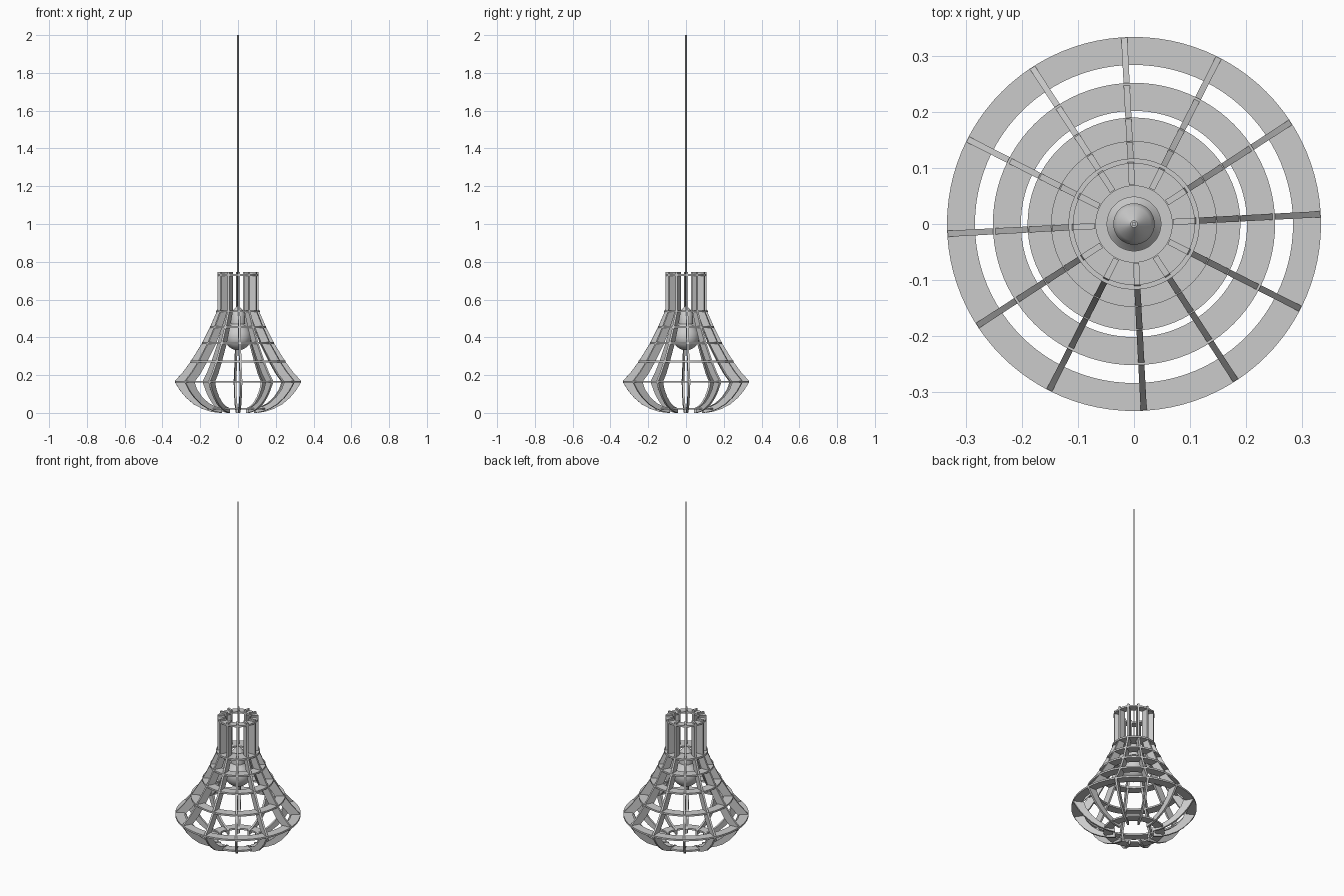
import bpy, bmesh, math
from mathutils import Matrix

if "Cube" in bpy.data.objects:
    bpy.data.objects.remove(bpy.data.objects["Cube"])


def finish(name, bm, smooth=True):
    bmesh.ops.recalc_face_normals(bm, faces=bm.faces)
    me = bpy.data.meshes.new(name)
    bm.to_mesh(me)
    bm.free()
    ob = bpy.data.objects.new(name, me)
    bpy.context.collection.objects.link(ob)
    if smooth:
        bpy.ops.object.select_all(action='DESELECT')
        ob.select_set(True)
        bpy.context.view_layer.objects.active = ob
        bpy.ops.object.shade_smooth_by_angle(angle=math.radians(35))
    return ob


def lathe(name, pts, steps=64, closed=False):
    """Spin (radius, z) points around the z axis."""
    bm = bmesh.new()
    vs = [bm.verts.new((r, 0, z)) for r, z in pts]
    es = [bm.edges.new(p) for p in zip(vs, vs[1:])]
    if closed:
        es.append(bm.edges.new((vs[-1], vs[0])))
    bmesh.ops.spin(bm, geom=vs + es, cent=(0, 0, 0), axis=(0, 0, 1),
                   angle=2 * math.pi, steps=steps)
    bmesh.ops.remove_doubles(bm, verts=bm.verts, dist=1e-5)
    return finish(name, bm)


def ring(name, outer, inner, z, t=0.01):
    a, b = z - t / 2, z + t / 2
    lathe(name, [(inner, a), (outer, a), (outer, b), (inner, b)], 96, True)


# Flat cut-out rib profile: outer edge top to bottom, then inner edge back up
outer = [(0.109, 0.745), (0.109, 0.55), (0.113, 0.535), (0.148, 0.455),
         (0.19, 0.37), (0.252, 0.27), (0.29, 0.218), (0.333, 0.17),
         (0.333, 0.16), (0.305, 0.115), (0.275, 0.08), (0.235, 0.046),
         (0.19, 0.022), (0.15, 0.008), (0.105, 0.0)]
inner = [(0.105, 0.025), (0.15, 0.035), (0.19, 0.053), (0.23, 0.085),
         (0.262, 0.125), (0.278, 0.165), (0.242, 0.205), (0.202, 0.265),
         (0.143, 0.365), (0.104, 0.45), (0.072, 0.535), (0.07, 0.56),
         (0.07, 0.745)]
RIB_T = 0.011
for i in range(12):
    bm = bmesh.new()
    f = bm.faces.new([bm.verts.new((r, -RIB_T / 2, z)) for r, z in outer + inner])
    ext = bmesh.ops.extrude_face_region(bm, geom=[f])
    bmesh.ops.translate(bm, vec=(0, RIB_T, 0),
                        verts=[v for v in ext["geom"] if isinstance(v, bmesh.types.BMVert)])
    bmesh.ops.rotate(bm, verts=bm.verts, cent=(0, 0, 0),
                     matrix=Matrix.Rotation(math.radians(3 + 30 * i), 3, 'Z'))
    finish(f"shade_rib_{i + 1}", bm)

# Horizontal rings slotted into the ribs
for i, (ro, ri, z) in enumerate([
        (0.109, 0.068, 0.73), (0.117, 0.048, 0.538), (0.148, 0.098, 0.455),
        (0.19, 0.14, 0.37), (0.252, 0.202, 0.272), (0.334, 0.284, 0.165),
        (0.163, 0.116, 0.022)]):
    ring(f"shade_ring_{i + 1}", ro, ri, z)

# Cord, socket and bulb
lathe("cord", [(0, 0.54), (0.004, 0.54), (0.004, 2.0), (0, 2.0)], 16)
lathe("socket", [(0, 0.565), (0.006, 0.565), (0.03, 0.538), (0.037, 0.525),
                 (0.037, 0.47), (0, 0.47)], 48)
R, ZC = 0.07, 0.402
arc = [(R * math.sin(a), ZC - R * math.cos(a))
       for a in [math.radians(135) * k / 20 for k in range(21)]]
lathe("bulb", arc + [(0.037, 0.464), (0.03, 0.475), (0, 0.475)], 48)
